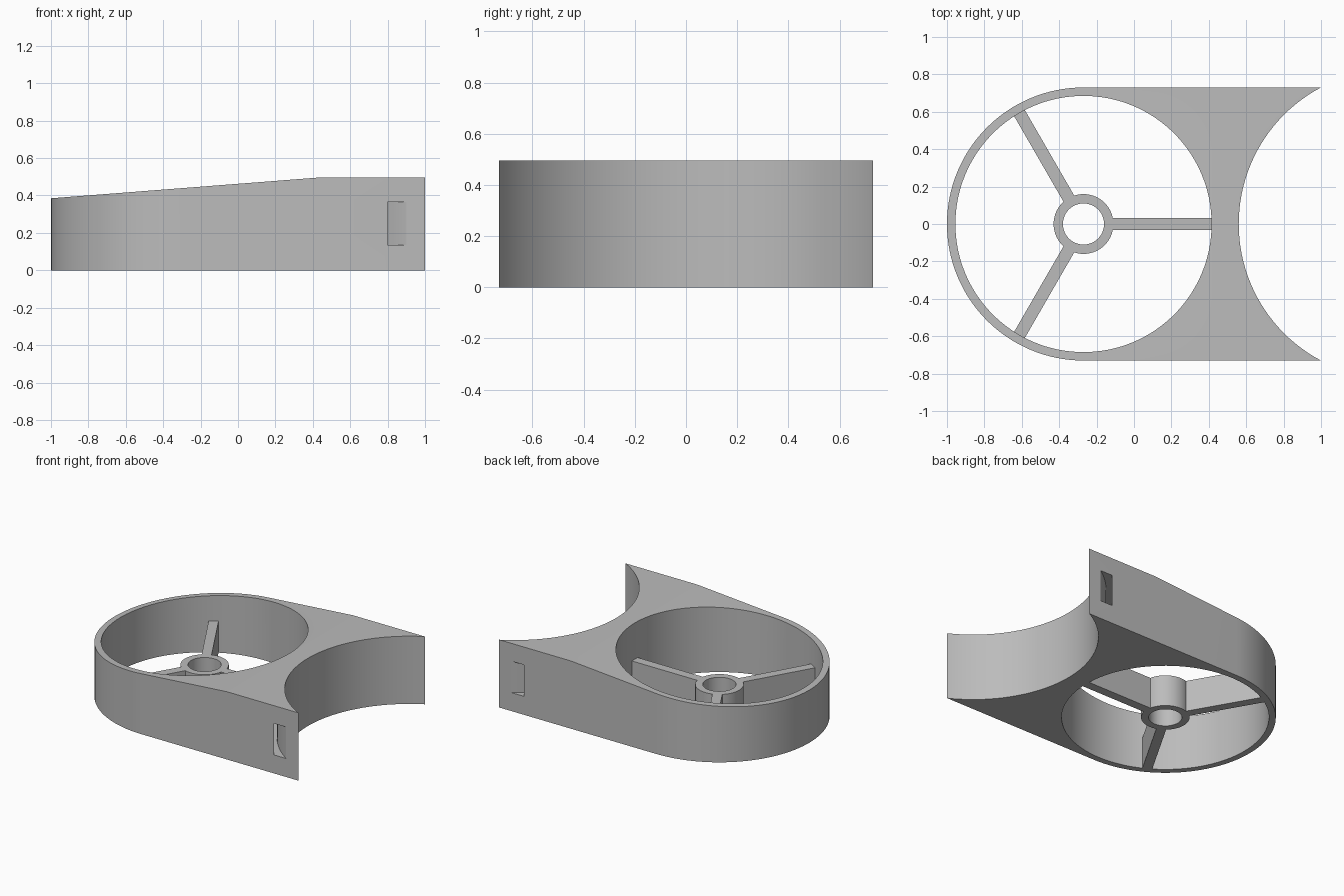
import bpy
import bmesh
from math import cos, sin, pi, radians

default = bpy.data.objects.get("Cube")
if default:
    bpy.data.objects.remove(default, do_unlink=True)

HEIGHT, RADIUS = 0.495, 0.73
RING_X, SCOOP_X = -0.27, 1.386
HUB_HEIGHT = 0.23

grey = bpy.data.materials.new("plain_grey")
grey.use_nodes = True
grey.diffuse_color = (0.5, 0.5, 0.5, 1)
grey.node_tree.nodes["Principled BSDF"].inputs["Base Color"].default_value = (0.5, 0.5, 0.5, 1)


def prism(name, points, z0, z1):
    """Extrude a counter-clockwise outline from z0 to z1."""
    bm = bmesh.new()
    base = bm.faces.new([bm.verts.new((x, y, z0)) for x, y in points])
    top = bmesh.ops.extrude_face_region(bm, geom=[base])["geom"]
    bmesh.ops.translate(bm, vec=(0, 0, z1 - z0),
                        verts=[v for v in top if isinstance(v, bmesh.types.BMVert)])
    bmesh.ops.recalc_face_normals(bm, faces=bm.faces)
    mesh = bpy.data.meshes.new(name)
    bm.to_mesh(mesh)
    bm.free()
    mesh.materials.append(grey)
    obj = bpy.data.objects.new(name, mesh)
    bpy.context.collection.objects.link(obj)
    return obj


def arc(cx, r, a0, a1, n):
    return [(cx + r * cos(a0 + (a1 - a0) * i / n), r * sin(a0 + (a1 - a0) * i / n))
            for i in range(n + 1)]


def disc(name, cx, r, z0, z1, n=128):
    return prism(name, arc(cx, r, 0, 2 * pi, n)[:-1], z0, z1)


def combine(target, tool, operation):
    """Apply a boolean and discard the tool object."""
    mod = target.modifiers.new(operation, 'BOOLEAN')
    mod.operation, mod.solver, mod.object = operation, 'EXACT', tool
    bpy.context.view_layer.objects.active = target
    bpy.ops.object.modifier_apply(modifier=mod.name)
    bpy.data.objects.remove(tool, do_unlink=True)


# Body: rounded end, straight sides, ring opening and concave cradle
outline = arc(RING_X, RADIUS, pi / 2, 3 * pi / 2, 64) + [(1, -RADIUS), (1, RADIUS)]
body = prism("fan_housing", outline, 0, HEIGHT)
combine(body, disc("ring_cutter", RING_X, 0.685, -0.1, 0.6), 'DIFFERENCE')
combine(body, disc("cradle_cutter", SCOOP_X, 0.826, -0.1, 0.6), 'DIFFERENCE')

# Sloping top: wedge drawn in side profile, then stood upright
slope = (HEIGHT - 0.385) / 1.42
wedge = prism("slope_cutter", [(0.42, HEIGHT), (0.42, 0.7), (-1.2, 0.7),
                               (-1.2, HEIGHT - 1.62 * slope)], -1, 1)
for v in wedge.data.vertices:
    x, z, y = v.co
    v.co = (x, -y, z)
combine(body, wedge, 'DIFFERENCE')

# Curved strap channel running around the cradle, open on both sides
half = radians(75)
channel = prism("channel_cutter",
                arc(SCOOP_X, 0.936, pi - half, pi + half, 64)
                + arc(SCOOP_X, 0.877, pi + half, pi - half, 64), 0.135, 0.365)
combine(body, channel, 'DIFFERENCE')

# Hub with three spokes
hub = disc("hub_and_spokes", RING_X, 0.16, 0, HUB_HEIGHT, 64)
for k in range(3):
    a = k * 2 * pi / 3
    corners = [(0.05, -0.033), (0.688, -0.033), (0.688, 0.033), (0.05, 0.033)]
    spoke = prism("spoke", [(RING_X + u * cos(a) - v * sin(a), u * sin(a) + v * cos(a))
                            for u, v in corners], 0, HUB_HEIGHT)
    combine(hub, spoke, 'UNION')
combine(hub, disc("bore_cutter", RING_X, 0.11, -0.1, 0.4, 64), 'DIFFERENCE')

# Smooth curves with crisp edges
for obj in (body, hub):
    bpy.ops.object.select_all(action='DESELECT')
    obj.select_set(True)
    bpy.context.view_layer.objects.active = obj
    bpy.ops.object.shade_smooth_by_angle(angle=radians(25))
